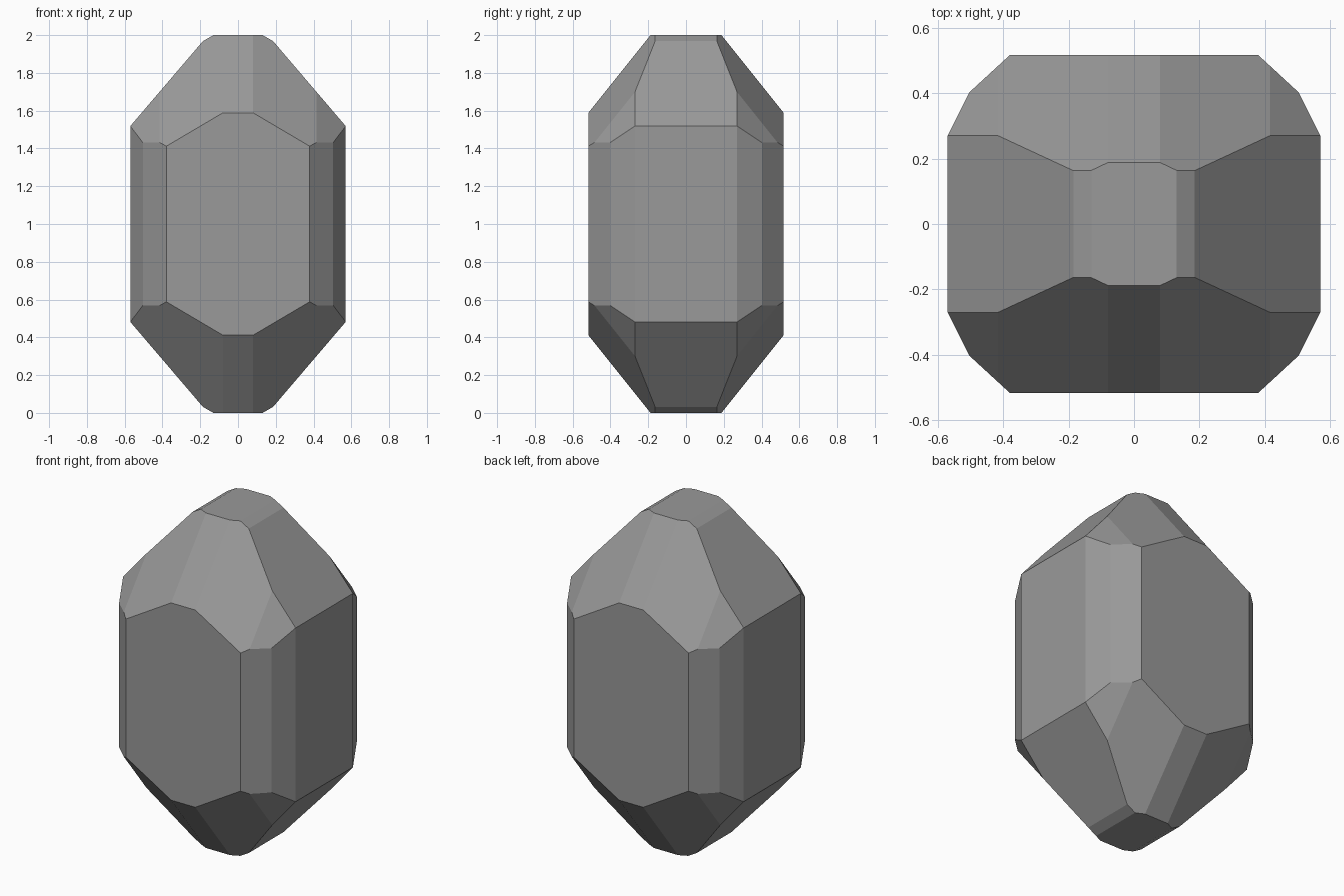
import bpy
import bmesh
from itertools import product
from mathutils import Vector

if "Cube" in bpy.data.objects:
    bpy.data.objects.remove(bpy.data.objects["Cube"])

# Facet planes of one octant: (normal, distance) with the crystal centre at the origin
FACETS = [
    # prism sides
    ((1, 0, 0), 0.57), ((0, 1, 0), 0.517),
    ((0.92, 1, 0), 0.866), ((2, 1, 0), 1.41),
    # flat tip
    ((0, 0, 1), 1.0),
    # front/back slope, then the two slopes turning towards the corner
    ((0, 1.25, 1), 1.235), ((0.59, 1.25, 1), 1.282), ((1.17, 1.25, 1), 1.523),
    # side slope and the small bevel beside the tip
    ((1.17, 0, 1), 1.1855), ((0.57, 0, 1), 1.0741),
]


def cut(bm, normal, dist):
    """Slice away everything beyond the plane and cap the hole."""
    n = Vector(normal)
    res = bmesh.ops.bisect_plane(
        bm, geom=bm.verts[:] + bm.edges[:] + bm.faces[:], dist=1e-5,
        plane_co=n * (dist / n.length_squared), plane_no=n, clear_outer=True)
    edges = [e for e in res["geom_cut"] if isinstance(e, bmesh.types.BMEdge)]
    if len(edges) > 2:
        bmesh.ops.contextual_create(bm, geom=edges)


# Crystal: a block with every facet cut in all mirrored directions
bm = bmesh.new()
bmesh.ops.create_cube(bm, size=4)
for normal, dist in FACETS:
    mirrored = {tuple(s * c if c else 0 for s, c in zip(signs, normal))
                for signs in product((1, -1), repeat=3)}
    for n in sorted(mirrored):
        cut(bm, n, dist)
bmesh.ops.remove_doubles(bm, verts=bm.verts[:], dist=1e-4)
bmesh.ops.recalc_face_normals(bm, faces=bm.faces[:])
bmesh.ops.translate(bm, verts=bm.verts[:], vec=(0, 0, 1))

mesh = bpy.data.meshes.new("crystal")
bm.to_mesh(mesh)
bm.free()
crystal = bpy.data.objects.new("crystal", mesh)
bpy.context.collection.objects.link(crystal)

# Dark grey stone
stone = bpy.data.materials.new("dark_stone")
stone.diffuse_color = (0.32, 0.32, 0.32, 1)
stone.use_nodes = True
stone.node_tree.nodes["Principled BSDF"].inputs["Base Color"].default_value = stone.diffuse_color
mesh.materials.append(stone)
